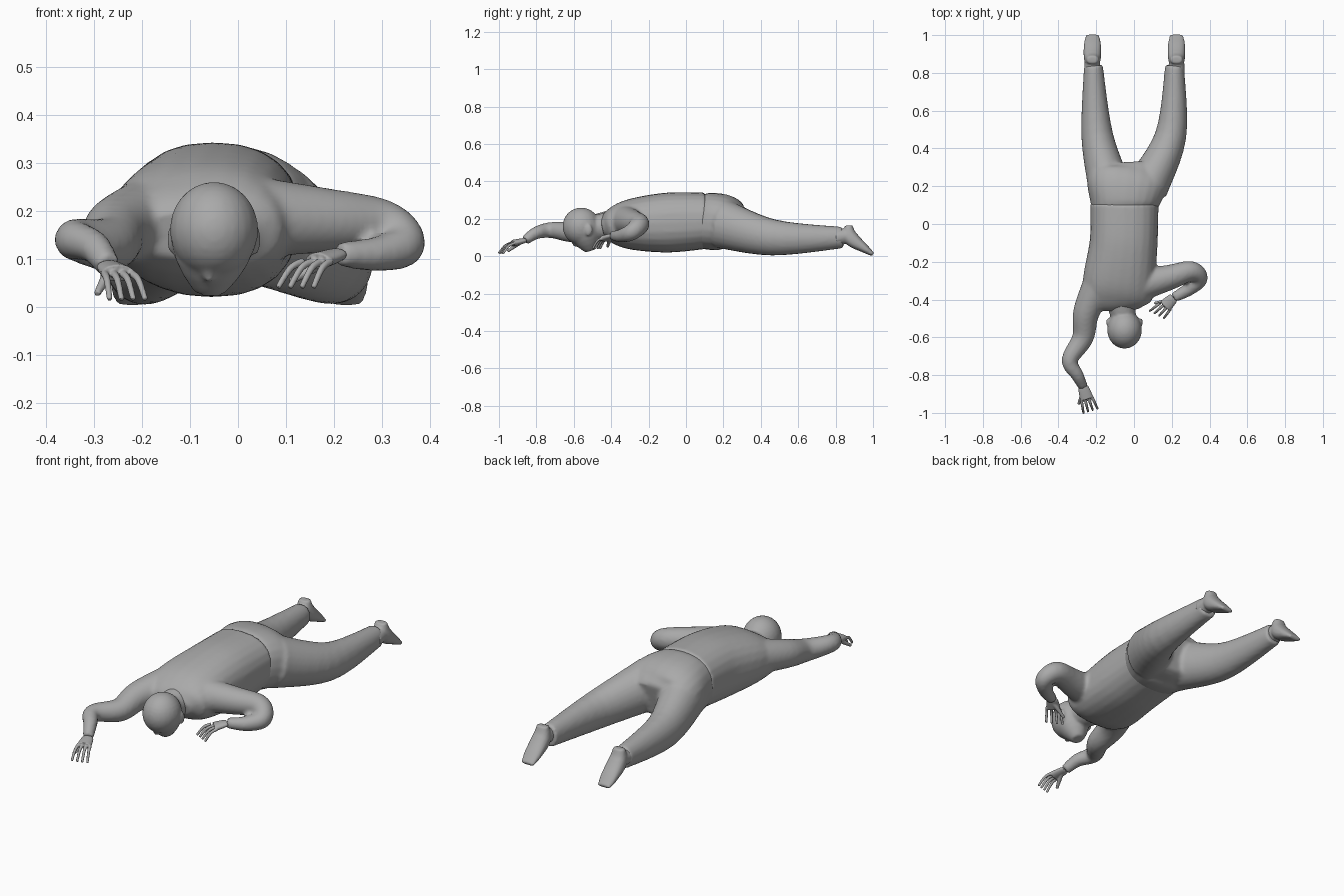
import bpy, bmesh, math
from mathutils import Vector, Matrix

if "Cube" in bpy.data.objects:
    bpy.data.objects.remove(bpy.data.objects["Cube"])

shade = (0.4, 0.4, 0.4, 1)
grey = bpy.data.materials.new("plain grey")
grey.use_nodes = True
grey.diffuse_color = shade
grey.node_tree.nodes["Principled BSDF"].inputs["Base Color"].default_value = shade
up = Vector((0, 0, 1))


def smooth_path(rows, steps=6):
    """Catmull-Rom curve through rows of any length."""
    padded = [rows[0], *rows, rows[-1]]
    curve = []
    for before, start, end, after in zip(padded, padded[1:], padded[2:], padded[3:]):
        for step in range(steps):
            t = step / steps
            curve.append([
                p + t * ((q - before_p) + t * (2 * before_p - 5 * p + 4 * q - after_p
                         + t * (3 * p - before_p - 3 * q + after_p))) / 2
                for before_p, p, q, after_p in zip(before, start, end, after)])
    curve.append(list(rows[-1]))
    return curve


def squarish(value, power):
    return math.copysign(abs(value) ** power, value)


def skin(bm, points, widths, heights, power=1, sides=24):
    """Closed tube of rounded sections standing across its path."""
    rings = []
    last = len(points) - 1
    for i, (point, width, height) in enumerate(zip(points, widths, heights)):
        tangent = (points[min(i + 1, last)] - points[max(i - 1, 0)]).normalized()
        across = tangent.cross(up).normalized()
        over = across.cross(tangent).normalized()
        ring = []
        for k in range(sides):
            angle = math.tau * k / sides
            sideways = across * width * squarish(math.cos(angle), power)
            upward = over * height * squarish(math.sin(angle), power)
            ring.append(bm.verts.new(point + sideways + upward))
        rings.append(ring)
    for near, far in zip(rings, rings[1:]):
        for k in range(sides):
            n = (k + 1) % sides
            bm.faces.new((near[k], near[n], far[n], far[k]))
    bm.faces.new(reversed(rings[0]))
    bm.faces.new(rings[-1])


def loft(bm, *rows):
    """Slightly boxy tube through rows of x, y, z, half width, half height."""
    rows = smooth_path(rows)
    skin(bm, [Vector(row[:3]) for row in rows],
         [row[3] for row in rows], [row[4] for row in rows], power=.85)


def limb(bm, points, start, end, ease=1, flat=1):
    """Tube whose radius tapers along its length by an eased rule."""
    path = [Vector(point) for point in smooth_path([tuple(p) for p in points])]
    travelled = [0]
    for here, there in zip(path, path[1:]):
        travelled.append(travelled[-1] + (there - here).length)
    radii = [start + (end - start) * (d / travelled[-1]) ** ease for d in travelled]
    skin(bm, path, radii, [radius * flat for radius in radii])


def ball(bm, centre, size):
    """Ellipsoid with the given half sizes."""
    place = Matrix.LocRotScale(Vector(centre), None, Vector(size))
    bmesh.ops.create_uvsphere(bm, u_segments=24, v_segments=16, radius=1, matrix=place)


def finish(bm, name, voxel, relax):
    """Fuse overlapping volumes into one smooth skin."""
    bmesh.ops.recalc_face_normals(bm, faces=bm.faces)
    mesh = bpy.data.meshes.new(name)
    bm.to_mesh(mesh)
    bm.free()
    mesh.materials.append(grey)
    part = bpy.data.objects.new(name, mesh)
    bpy.context.collection.objects.link(part)
    fuse = part.modifiers.new("fuse", "REMESH")
    fuse.mode = "VOXEL"
    fuse.voxel_size = voxel
    fuse.use_smooth_shade = True
    soften = part.modifiers.new("soften", "SMOOTH")
    soften.iterations = relax


def make_jacket(right_wrist, left_wrist):
    bm = bmesh.new()
    # Torso from hem to neckline
    loft(bm, (-.05, .11, .19, .18, .15), (-.055, -.1, .18, .18, .16),
         (-.08, -.3, .17, .19, .135), (-.09, -.4, .16, .18, .095),
         (-.09, -.45, .15, .12, .05))
    # Sleeves through shoulder, upper arm, elbow and wrist
    right_sleeve = [(-.16, -.27, .19), (-.25, -.46, .16), (-.27, -.6, .13),
                    (-.34, -.72, .14), (-.3, -.8, .125), right_wrist]
    left_sleeve = [(-.03, -.34, .19), (.18, -.285, .18), (.3, -.25, .17),
                   (.345, -.29, .13), (.29, -.345, .11), left_wrist]
    for sleeve in (right_sleeve, left_sleeve):
        limb(bm, sleeve, start=.092, end=.026)
    finish(bm, "jacket", voxel=.01, relax=4)


def make_trousers():
    bm = bmesh.new()
    # Seat
    loft(bm, (-.05, .05, .2, .16, .13), (-.05, .1, .19, .18, .15),
         (-.04, .2, .18, .21, .15), (-.03, .27, .16, .2, .12),
         (-.03, .31, .15, .15, .09))
    # Legs through hip, knee and ankle
    for side in (-1, 1):
        leg = [(side * .1 - .03, .2, .17), (side * .195, .47, .1), (side * .215, .84, .1)]
        limb(bm, leg, start=.115, end=.05, ease=.9, flat=1.15)
    finish(bm, "trousers", voxel=.01, relax=5)


def make_shoe(name, x):
    bm = bmesh.new()
    limb(bm, [(x, .8, .1), (x, .87, .11)], start=.045, end=.04)
    # Heel to toe
    loft(bm, (x, .87, .165, .03, .02), (x, .88, .1, .045, .04),
         (x, .95, .045, .045, .025), (x, 1, .01, .035, .01))
    finish(bm, name, voxel=.007, relax=2)


def make_head():
    bm = bmesh.new()
    middle = -.05
    ball(bm, (middle, -.56, .16), (.092, .1, .1))
    # Jaw, nose and neck
    limb(bm, [(middle, -.55, .16), (middle - .01, -.51, .03)], start=.09, end=.03, ease=2)
    ball(bm, (middle - .01, -.59, .08), (.015, .02, .03))
    limb(bm, [(middle - .02, -.4, .16), (middle, -.53, .15)], start=.08, end=.06)
    # Ears
    for side in (-1, 1):
        ball(bm, (middle + side * .087, -.52, .14), (.01, .02, .03))
    finish(bm, "head", voxel=.008, relax=2)


def make_hand(name, wrist, reach, spread):
    bm = bmesh.new()
    wrist, reach, spread = Vector(wrist), Vector(reach), Vector(spread)
    knuckle = wrist + reach
    droop = up * -.04
    # Palm
    limb(bm, [wrist, knuckle], start=.024, end=.036, ease=.5, flat=.5)
    # Four curled fingers
    for finger in range(4):
        fan = spread * (finger - 1.5)
        root = knuckle + fan
        tip = root + reach + droop + fan * .3
        bend = root.lerp(tip, .5) - droop / 3
        limb(bm, [root, bend, tip], start=.008, end=.006)
    # Thumb
    root = wrist + reach * .3
    tip = knuckle - spread * 2.5 + reach * .2 + droop
    limb(bm, [root, tip], start=.014, end=.007)
    finish(bm, name, voxel=.0035, relax=1)


right_wrist = (-.27, -.86, .085)
left_wrist = (.21, -.39, .11)
make_jacket(right_wrist, left_wrist)
make_trousers()
make_shoe("right_shoe", -.22)
make_shoe("left_shoe", .225)
make_head()
make_hand("right_hand", right_wrist, reach=(.02, -.065, -.015), spread=(.019, .006, 0))
make_hand("left_hand", left_wrist, reach=(-.045, -.045, -.015), spread=(.019, -.01, 0))
